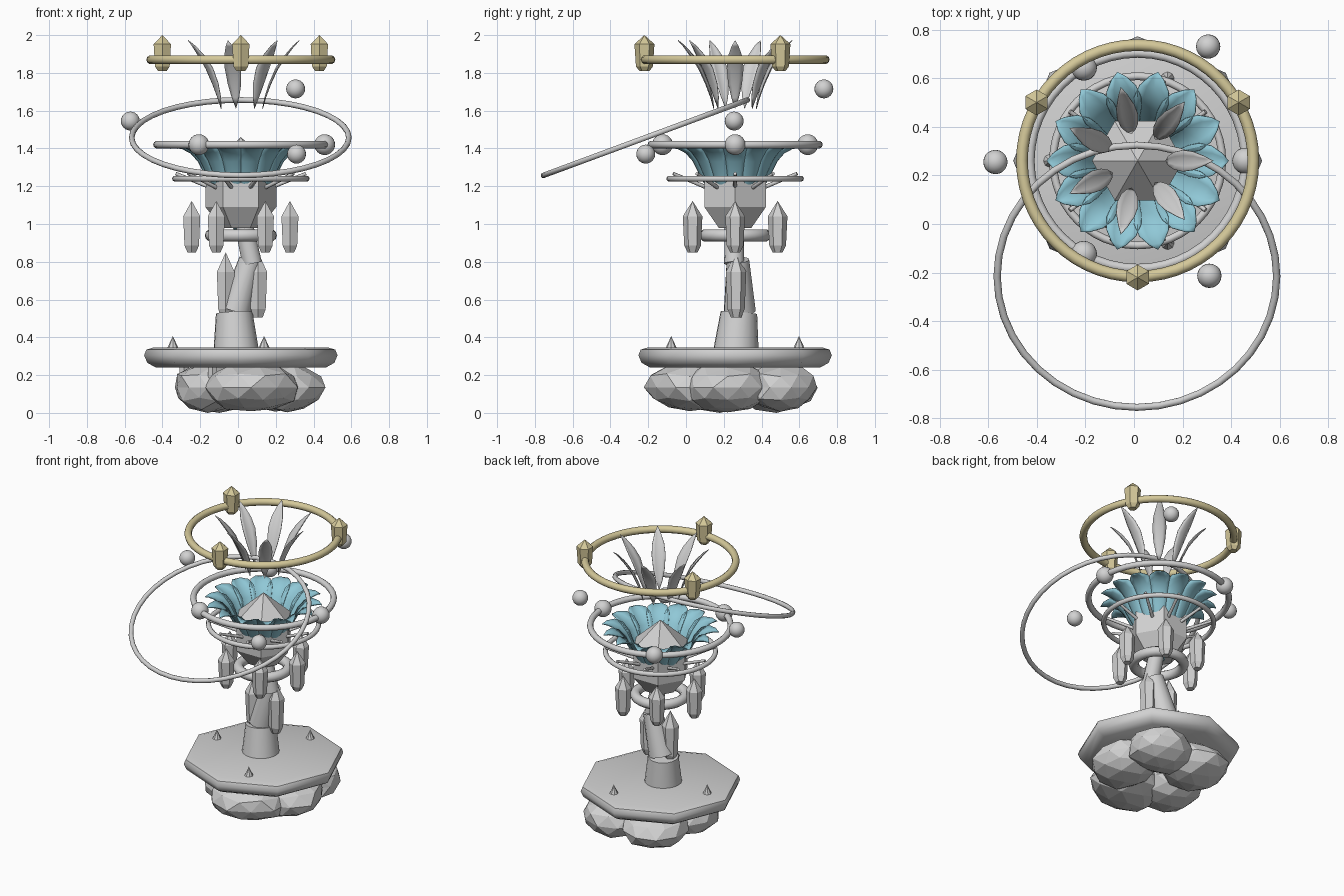
import bpy, bmesh, math, random
from mathutils import Vector, Matrix

random.seed(4)
if "Cube" in bpy.data.objects:
    bpy.data.objects.remove(bpy.data.objects["Cube"], do_unlink=True)

AXIS = Vector((0.015, 0.26, 0))


def material(name, rgb):
    m = bpy.data.materials.new(name)
    m.use_nodes = True
    m.diffuse_color = (*rgb, 1)
    m.node_tree.nodes["Principled BSDF"].inputs["Base Color"].default_value = (*rgb, 1)
    return m


STONE = material("pale grey stone", (0.64, 0.64, 0.64))
TEAL = material("pale teal petal", (0.28, 0.58, 0.68))
GOLD = material("soft gold", (0.66, 0.58, 0.32))


def finish(name, bm, mat, smooth=0):
    bmesh.ops.recalc_face_normals(bm, faces=bm.faces)
    mesh = bpy.data.meshes.new(name)
    bm.to_mesh(mesh)
    bm.free()
    mesh.materials.append(mat)
    ob = bpy.data.objects.new(name, mesh)
    bpy.context.collection.objects.link(ob)
    if smooth:
        bpy.ops.object.select_all(action='DESELECT')
        ob.select_set(True)
        bpy.context.view_layer.objects.active = ob
        bpy.ops.object.shade_smooth_by_angle(angle=math.radians(smooth))
    return ob


def polar(radius, degrees, z=0.0):
    a = math.radians(degrees)
    return AXIS + Vector((radius * math.cos(a), radius * math.sin(a), z))


def lathe(name, profile, sides, mat, loc=(0, 0, 0), phase=0, smooth=0, matrix=None):
    """Revolve (radius, height) points about z; both ends are closed."""
    bm = bmesh.new()
    rings = []
    for r, z in profile:
        if r == 0:
            rings.append([bm.verts.new((0, 0, z))] * sides)
            continue
        angles = [math.radians(phase) + math.tau * i / sides for i in range(sides)]
        rings.append([bm.verts.new((r * math.cos(a), r * math.sin(a), z)) for a in angles])
    for low, high in zip(rings, rings[1:]):
        for i in range(sides):
            j = (i + 1) % sides
            bm.faces.new(list(dict.fromkeys((low[i], low[j], high[j], high[i]))))
    for ring in (rings[0], rings[-1]):
        if len(set(ring)) > 2:
            bm.faces.new(ring)
    bm.transform(matrix or Matrix.Translation(loc))
    return finish(name, bm, mat, smooth)


def hoop(name, major, minor, loc, mat, segments=48, tilt=0):
    bpy.ops.mesh.primitive_torus_add(major_radius=major, minor_radius=minor, location=loc,
                                     major_segments=segments, minor_segments=10,
                                     rotation=(math.radians(tilt), 0, 0))
    ob = bpy.context.object
    ob.name = name
    ob.data.materials.append(mat)
    bpy.ops.object.shade_smooth_by_angle(angle=math.radians(60))


def ball(name, radius, loc):
    bpy.ops.mesh.primitive_uv_sphere_add(segments=20, ring_count=12, radius=radius, location=loc)
    ob = bpy.context.object
    ob.name = name
    ob.data.materials.append(STONE)
    bpy.ops.object.shade_smooth_by_angle(angle=math.radians(60))


def rod(name, start, end, r1, r2, sides=8, smooth=50):
    start, end = Vector(start), Vector(end)
    d = end - start
    m = Matrix.Translation(start) @ d.to_track_quat('Z', 'Y').to_matrix().to_4x4()
    lathe(name, [(r1, 0), (r2, d.length)], sides, STONE, smooth=smooth, matrix=m)


def crystal(name, loc, radius, height, mat, shoulder=0.7):
    lathe(name, [(radius * 0.5, 0), (radius * 0.85, height * 0.13),
                 (radius, height * shoulder), (0, height)], 6, mat, loc, phase=30)


def leaf(name, path, degrees, cup, mat):
    """Cupped blade following (radius, height, half width) points."""
    bm = bmesh.new()
    a = math.radians(degrees)
    out, side = Vector((math.cos(a), math.sin(a), 0)), Vector((-math.sin(a), math.cos(a), 0))
    rows = []
    for i, (r, z, w) in enumerate(path):
        r0, z0, _ = path[max(i - 1, 0)]
        r1, z1, _ = path[min(i + 1, len(path) - 1)]
        normal = (out * (z1 - z0) - Vector((0, 0, r1 - r0))).normalized()
        base = AXIS + out * r + Vector((0, 0, z))
        rows.append([bm.verts.new(base + side * w * s - normal * cup * w * s * s)
                     for s in (-1, -0.5, 0, 0.5, 1)])
    for low, high in zip(rows, rows[1:]):
        for i in range(4):
            bm.faces.new((low[i], low[i + 1], high[i + 1], high[i]))
    bmesh.ops.remove_doubles(bm, verts=bm.verts, dist=0.0005)
    ob = finish(name, bm, mat, 60)
    mod = ob.modifiers.new("thickness", 'SOLIDIFY')
    mod.thickness = 0.004
    mod.offset = 0


# Faceted rocks under the platform
rocks = [((0.07, 0.02), (0.26, 0.24)), ((0.26, 0.22), (0.21, 0.24)), ((0.2, 0.5), (0.23, 0.2)),
         ((-0.1, 0.48), (0.22, 0.22)), ((-0.16, 0.18), (0.19, 0.23))]
for (x, y), (rx, ry) in rocks:
    bm = bmesh.new()
    bmesh.ops.create_icosphere(bm, subdivisions=2, radius=1)
    for v in bm.verts:
        v.co *= random.uniform(0.9, 1.03)
        v.co = Vector((x + v.co.x * rx, y + v.co.y * ry, max(0.135 + v.co.z * 0.135, 0)))
    finish("base_rock", bm, STONE)

# Octagonal platform with rounded rim, studs below and spikes above
lathe("platform", [(0, 0.24), (0.45, 0.24), (0.495, 0.265), (0.512, 0.305), (0.5, 0.335),
                   (0.46, 0.347), (0, 0.347)], 8, STONE, AXIS, smooth=50)
for k in range(6):
    crystal("platform_stud", polar(0.3, 60 * k, 0.17), 0.03, 0.12, STONE)
for angle in (70, 180, 290):
    lathe("platform_spike", [(0.03, 0), (0, 0.065)], 8, STONE, polar(0.36, angle, 0.342))

# Crooked trunk in three tapering pieces
rod("trunk_lower", (-0.01, 0.265, 0.33), (-0.02, 0.28, 0.53), 0.12, 0.097, 20)
rod("trunk_middle", (-0.015, 0.285, 0.54), (0.065, 0.275, 0.81), 0.085, 0.06, 16)
rod("trunk_upper", (0.075, 0.255, 0.79), (0.03, 0.255, 1.0), 0.053, 0.05, 14)
for x in (-0.065, 0.107):
    crystal("trunk_crystal", (x, 0.265, 0.505), 0.054, 0.345, STONE)

# Collar and hanging crystals
hoop("collar", 0.158, 0.033, AXIS + Vector((0, 0, 0.94)), STONE, 32)
for k in range(6):
    crystal("hanging_crystal", polar(0.26, 60 * k, 0.85), 0.052, 0.272, STONE)

# Faceted core with radiating pins
lathe("core_gem", [(0.1, 0.98), (0.188, 1.09), (0.188, 1.29), (0, 1.46)], 6, STONE, AXIS)
for k in range(10):
    rod("core_pin", polar(0.15, 36 * k, 1.19), polar(0.345, 36 * k, 1.267), 0.011, 0.009)

# Teal flower petals
petal_path = [(0.035, 0.97, 0.012), (0.08, 1.07, 0.022), (0.14, 1.17, 0.036), (0.19, 1.26, 0.05),
              (0.225, 1.33, 0.064), (0.265, 1.375, 0.072), (0.31, 1.398, 0.062),
              (0.35, 1.405, 0.03), (0.375, 1.4, 0)]
for k in range(14):
    leaf("flower_petal", petal_path, 360 * k / 14, 0.3, TEAL)

# Floating pale leaves
leaf_path = [(0.115, 1.61, 0), (0.132, 1.67, 0.02), (0.158, 1.74, 0.036), (0.195, 1.82, 0.044),
             (0.235, 1.88, 0.038), (0.28, 1.94, 0.018), (0.31, 1.972, 0)]
for k in range(7):
    leaf("floating_leaf", leaf_path, 360 * k / 7, 0.25, STONE)

# Level rings, tilted orbit ring and their balls
hoop("lower_ring", 0.348, 0.016, AXIS + Vector((0, 0, 1.24)), STONE)
hoop("upper_ring", 0.444, 0.02, AXIS + Vector((0, 0, 1.42)), STONE)
hoop("orbit_ring", 0.575, 0.015, (0.012, -0.215, 1.457), STONE, 40, 20.3)
for angle in (0, 120, 240):
    ball("ring_ball", 0.055, polar(0.444, angle, 1.42))
for loc in ((0.305, 0.73, 1.715), (-0.57, 0.255, 1.545), (0.31, -0.213, 1.37)):
    ball("orbit_ball", 0.05, loc)

# Gold crown ring with crystals
hoop("crown_ring", 0.476, 0.024, AXIS + Vector((0, 0, 1.87)), GOLD, 56)
for angle in (30, 150, 270):
    crystal("crown_crystal", polar(0.48, angle, 1.81), 0.053, 0.19, GOLD, 0.75)
